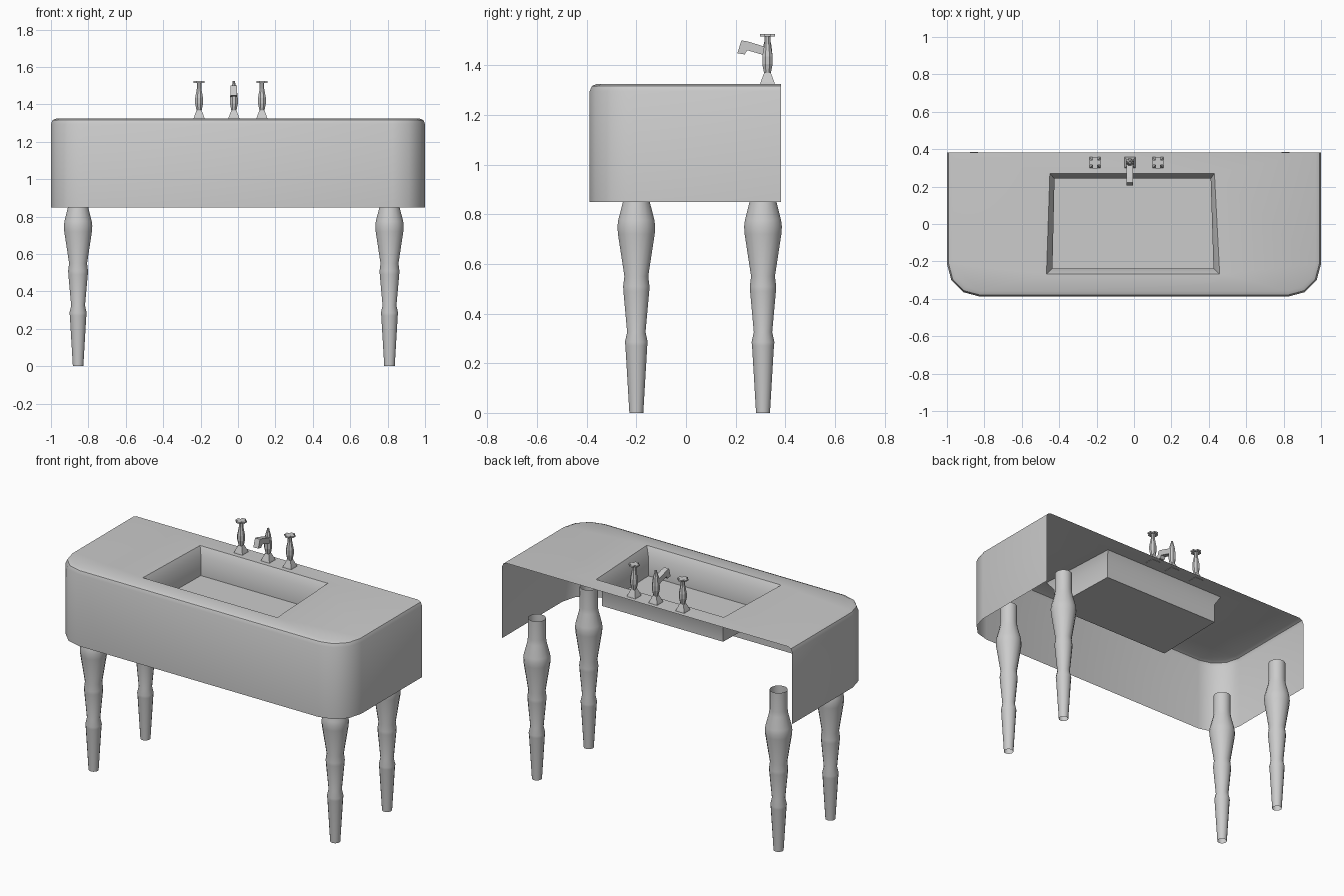
import bpy, bmesh, math

if "Cube" in bpy.data.objects:
    bpy.data.objects.remove(bpy.data.objects["Cube"])

TOP, BOTTOM, BACK, FRONT = 1.325, 0.85, 0.383, -0.388


def finish(name, bm, smooth=True):
    bmesh.ops.recalc_face_normals(bm, faces=bm.faces)
    mesh = bpy.data.meshes.new(name)
    bm.to_mesh(mesh)
    bm.free()
    ob = bpy.data.objects.new(name, mesh)
    bpy.context.collection.objects.link(ob)
    if smooth:
        bpy.ops.object.select_all(action='DESELECT')
        ob.select_set(True)
        bpy.context.view_layer.objects.active = ob
        bpy.ops.object.shade_smooth_by_angle(angle=math.radians(35))
    return ob


def skin(bm, rings, closed=True):
    """Join successive rings of verts with quads."""
    n = len(rings[0])
    for a, b in zip(rings, rings[1:]):
        for i in range(n if closed else n - 1):
            j = (i + 1) % n
            bm.faces.new((a[i], a[j], b[j], b[i]))


def turned(bm, profile, x, y, sides, caps):
    """Lathe a (radius, z) profile around a vertical axis."""
    rings = []
    for r, z in profile:
        k = r / math.cos(math.pi / sides)
        rings.append([bm.verts.new((x + k * math.cos(2 * math.pi * (i + 0.5) / sides),
                                    y + k * math.sin(2 * math.pi * (i + 0.5) / sides), z))
                      for i in range(sides)])
    skin(bm, rings)
    if caps:
        bm.faces.new(rings[0])
        bm.faces.new(rings[-1])


def box(bm, centre, size):
    verts = bmesh.ops.create_cube(bm, size=1)['verts']
    bmesh.ops.scale(bm, vec=size, verts=verts)
    bmesh.ops.translate(bm, vec=centre, verts=verts)


# Cabinet shell: open back and bottom, rounded front corners, softened top edge
def outline(inset, z):
    R, steps = 0.175, 3
    half = [(1 - R + (R - inset) * math.cos(a), FRONT + R - (R - inset) * math.sin(a))
            for a in [math.pi / 2 * i / steps for i in range(steps + 1)]]
    right = [(1 - inset, BACK)] + half
    pts = right + [(-x, y) for x, y in reversed(right)]
    return [(x, y, z) for x, y in pts]


bm = bmesh.new()
levels = [(0, BOTTOM), (0, TOP - 0.03), (0.009, TOP - 0.009), (0.03, TOP)]
rings = [[bm.verts.new(p) for p in outline(i, z)] for i, z in levels]
skin(bm, rings, closed=False)

# Basin: slanted rim, upright walls and flat floor
rim = [(-0.45, 0.27), (0.43, 0.27), (0.458, -0.268), (-0.468, -0.268)]
inner = [(-0.425, 0.242), (0.41, 0.242), (0.425, -0.237), (-0.436, -0.237)]
basin = [[bm.verts.new((x, y, z)) for x, y in loop]
         for loop, z in ((rim, TOP), (inner, TOP - 0.05), (inner, 1.155))]
skin(bm, basin)
bm.faces.new(basin[-1])

# Counter top fills between shell edge and basin rim
edges = []
for loop in (rings[-1], basin[0]):
    for i, v in enumerate(loop):
        w = loop[(i + 1) % len(loop)]
        edges.append(bm.edges.get((v, w)) or bm.edges.new((v, w)))
bmesh.ops.triangle_fill(bm, edges=edges, use_beauty=True)
finish("cabinet_and_basin", bm)

# Turned legs
leg = [(0.028, 0), (0.044, 0.27), (0.046, 0.285), (0.037, 0.325), (0.052, 0.49),
       (0.053, 0.51), (0.048, 0.55), (0.074, 0.72), (0.076, 0.75), (0.073, 0.775),
       (0.054, 0.85), (0.05, 0.88), (0.05, 1.0)]
for side, x in (("left", -0.855), ("right", 0.81)):
    for end, y in (("front", -0.2), ("back", 0.31)):
        bm = bmesh.new()
        turned(bm, leg, x, y, 16, caps=False)
        finish(f"{end}_{side}_leg", bm)

# Tap handles: square foot, faceted stem, cross grip
TAP_Y = 0.328
foot = [(0.03, TOP - 0.003), (0.027, TOP + 0.008), (0.013, TOP + 0.045)]
stem = [(0.013, 1.365), (0.021, 1.405), (0.021, 1.435), (0.012, 1.485), (0.012, 1.518)]
for side, x in (("left", -0.208), ("right", 0.128)):
    bm = bmesh.new()
    turned(bm, foot, x, TAP_Y, 4, caps=True)
    turned(bm, stem, x, TAP_Y, 8, caps=True)
    box(bm, (x, TAP_Y, 1.52), (0.06, 0.026, 0.009))
    box(bm, (x, TAP_Y, 1.52), (0.026, 0.06, 0.009))
    finish(f"{side}_tap_handle", bm, smooth=False)

# Spout: matching post with a hooked arm reaching over the basin
bm = bmesh.new()
X = -0.022
turned(bm, foot, X, TAP_Y, 4, caps=True)
turned(bm, stem[:3] + [(0.015, 1.485), (0.008, 1.51), (0.006, 1.525)], X, TAP_Y, 8, caps=True)
arm = [(0.207, 1.448), (0.223, 1.50), (0.25, 1.495), (0.325, 1.472),
       (0.325, 1.437), (0.247, 1.46), (0.236, 1.443)]
sides = [[bm.verts.new((X + dx, y, z)) for y, z in arm] for dx in (-0.017, 0.017)]
skin(bm, sides)
bm.faces.new(sides[0])
bm.faces.new(sides[1])
finish("spout", bm, smooth=False)
